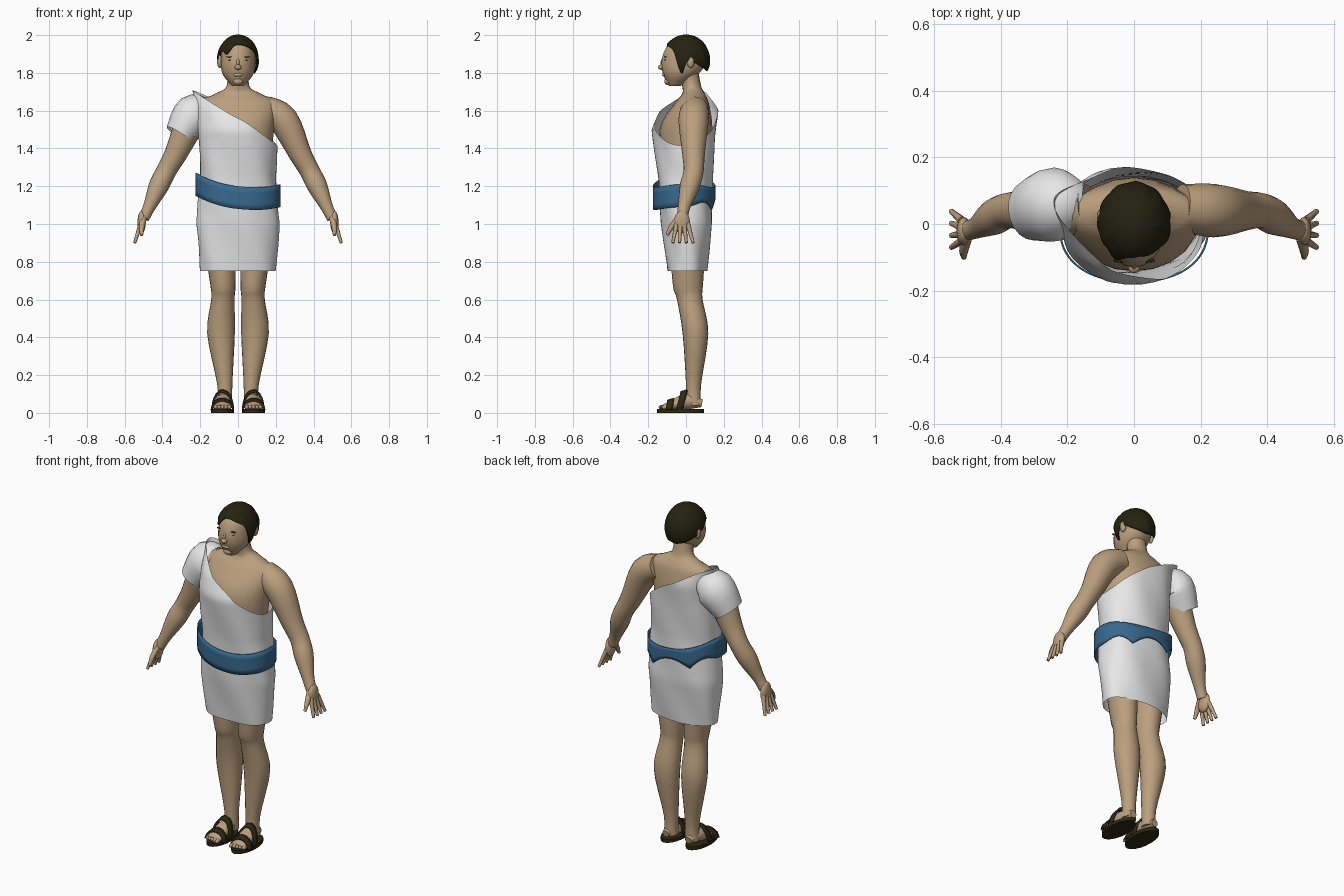
import bpy, bmesh
from math import sin, cos, pi, tau, exp, sqrt, copysign, radians
from mathutils import Vector, Matrix

old = bpy.data.objects.get("Cube")
if old:
    bpy.data.objects.remove(old, do_unlink=True)

X_AXIS, Y_AXIS, Z_AXIS = Matrix.Identity(3)
parts = []


def material(name, red, green, blue):
    mat = bpy.data.materials.new(name)
    mat.use_nodes = True
    colour = (red, green, blue, 1)
    mat.diffuse_color = colour
    mat.node_tree.nodes["Principled BSDF"].inputs["Base Color"].default_value = colour
    return mat


SKIN = material("skin", .5, .35, .21)
CLOTH = material("white cloth", .8, .8, .8)
BLUE = material("blue sash", .04, .14, .27)
HAIR = material("dark hair", .018, .016, .005)
LEATHER = material("dark leather", .025, .02, .007)


def finish(name, bm, mat, thickness=0):
    mesh = bpy.data.meshes.new(name)
    bm.to_mesh(mesh)
    bm.free()
    mesh.materials.append(mat)
    part = bpy.data.objects.new(name, mesh)
    bpy.context.collection.objects.link(part)
    if thickness:
        solid = part.modifiers.new("thickness", "SOLIDIFY")
        solid.thickness, solid.offset = thickness, 0
    parts.append(part)


def add_grid(bm, rows, closed=True):
    """Join rows of points with quads and return the vertex rows."""
    grid = [[bm.verts.new(point) for point in row] for row in rows]
    count = len(grid[0])
    for lower, upper in zip(grid, grid[1:]):
        for i in range(count if closed else count - 1):
            j = (i + 1) % count
            bm.faces.new((lower[i], lower[j], upper[j], upper[i]))
    return grid


def smooth_path(sections, steps):
    """Pass a smooth curve through sections of position and radii."""
    points = [Vector((*s[:4], s[-1])) for s in sections]
    result = []
    padded = [points[0], *points, points[-1]]
    for before, start, end, after in zip(padded, padded[1:], padded[2:], padded[3:]):
        leave, arrive = (end - before) / 2, (after - start) / 2
        step = end - start
        for k in range(steps):
            t = k / steps
            result.append(start + leave * t + (step * 3 - leave * 2 - arrive) * t ** 2
                          + (leave + arrive - step * 2) * t ** 3)
    return result + [points[-1]]


def loft(name, mat, sections, side=1, across=Y_AXIS, level=False, caps=True, steps=4, count=20):
    """Tube through (x, y, z, radius) sections, with an optional second radius."""
    path = smooth_path([(side * s[0], *s[1:]) for s in sections], steps)
    centres = [Vector(p[:3]) for p in path]
    rows = []
    for k, (centre, p) in enumerate(zip(centres, path)):
        along = centres[min(k + 1, len(path) - 1)] - centres[max(k - 1, 0)]
        along = Z_AXIS if level else along.normalized()
        u = across.cross(along).normalized()
        v = along.cross(u)
        angles = [tau * i / count for i in range(count)]
        rows.append([centre + u * p[3] * cos(a) + v * p[4] * sin(a) for a in angles])
    bm = bmesh.new()
    grid = add_grid(bm, rows)
    if caps:
        bm.faces.new(reversed(grid[0]))
        bm.faces.new(grid[-1])
    finish(name, bm, mat)


def ball(name, mat, centre, radii):
    bm = bmesh.new()
    placing = Matrix.Translation(centre) @ Matrix.Diagonal((*radii, 1))
    bmesh.ops.create_uvsphere(bm, u_segments=16, v_segments=10, radius=1, matrix=placing)
    finish(name, bm, mat)


def shell(name, mat, point, low, high, rows, ease=lambda t: t, thickness=0):
    """Surface around the body between two edge heights; angle 0 is front, plus is left."""
    count = 72
    angles = [tau * i / count - pi for i in range(count)]
    bm = bmesh.new()
    add_grid(bm, [[point(a, low(a) + (high(a) - low(a)) * ease(row / rows)) for a in angles]
                  for row in range(rows + 1)])
    bmesh.ops.remove_doubles(bm, verts=bm.verts, dist=.0002)
    finish(name, bm, mat, thickness)


def strap(name, x, y, width, radius, height, lean):
    """Arched band over the foot."""
    rows = []
    for edge in (-.5, .5):
        arch = [pi * i / 14 for i in range(15)]
        rows.append([(x + radius * cos(a), y + lean * sin(a) + width * edge,
                      .015 + (height + .01 * edge) * sin(a)) for a in arch])
    bm = bmesh.new()
    add_grid(bm, rows, closed=False)
    finish(name, bm, LEATHER, thickness=.01)


# Torso with neck
loft("torso", SKIN, [(0, 0, 1, .17, .11), (0, 0, 1.25, .17, .12), (0, 0, 1.5, .19, .14),
                     (0, .03, 1.64, .2, .09), (0, .04, 1.69, .12, .06),
                     (0, .03, 1.73, .06, .05), (0, .01, 1.84, .06, .05)], level=True)

# Head and face
loft("head", SKIN, [(0, -.06, 1.73, .03, .03), (0, -.03, 1.79, .08, .09),
                    (0, -.01, 1.86, .09, .12), (0, 0, 1.94, .08, .1),
                    (0, 0, 1.98, .02, .03)], level=True)
ball("nose_tip", SKIN, (0, -.13, 1.83), (.018, .018, .014))
ball("nose_bridge", SKIN, (0, -.12, 1.85), (.01, .015, .03))
ball("lips", SKIN, (0, -.115, 1.79), (.026, .012, .01))
ball("chin", SKIN, (0, -.095, 1.755), (.027, .02, .02))


# Hair cap with a side fringe, and a long lock on the left temple
def bump(a, centre, width):
    return exp(-((a - centre) / width) ** 2)


def hairline(a):
    return 1.88 + .07 * cos(a) - .1 * bump(a, 1.35, .2) - .04 * bump(a, -.6, .25)


def hair_point(a, z):
    reach = sqrt(max(0, 1 - ((z - 1.87) / .13) ** 2))
    reach *= 1 + .015 * sin(a * 11 + z * 40)
    return (reach * .107 * sin(a), -reach * .124 * cos(a), z)


shell("hair", HAIR, hair_point, hairline, lambda a: 2, rows=20,
      ease=lambda t: sin(t * pi / 2), thickness=.006)

# Tunic outline by height: half width, front, back
TUNIC = [(.75, .2, -.1, .11), (1, .22, -.13, .14), (1.25, .2, -.15, .14),
         (1.5, .21, -.18, .16), (1.6, .22, -.14, .17), (1.7, .24, -.03, .14)]


def rounded(a, half_width, front, back):
    """Slightly boxy oval."""
    x, y = [copysign(abs(v) ** .88, v) for v in (sin(a), -cos(a))]
    return half_width * x, (front + back) / 2 + y * (back - front) / 2


def tunic_point(a, z):
    for start, end in zip(TUNIC, TUNIC[1:]):
        if z <= end[0]:
            break
    start, end = Vector(start), Vector(end)
    here = start.lerp(end, (z - start[0]) / (end[0] - start[0]))
    fold = .003 * sin(a * 5 + z * 14)
    return (*rounded(a, here[1] + fold, here[2] - fold, here[3] + fold), z)


def neckline(a):
    return 1.56 - .145 * sin(a) + .025 * max(0, -cos(a))


shell("tunic", CLOTH, tunic_point, lambda a: .75, neckline, rows=32)
loft("tunic_sleeve", CLOTH, [(-.15, .06, 1.6, .06), (-.23, .06, 1.58, .11),
                             (-.31, .04, 1.47, .08, .09)], caps=False)


# Sash, higher on the right hip and ragged below at the back
def sash_top(a):
    return 1.22 - .03 * sin(a) - .02 * cos(2 * a)


def sash_bottom(a):
    return sash_top(a) - .12 + .06 * max(0, -cos(a)) * abs(cos(3 * a))


shell("sash", BLUE, lambda a, z: (*rounded(a, .222, -.173, .154), z),
      sash_bottom, sash_top, rows=4, thickness=.006)

for side, prefix in ((1, "left_"), (-1, "right_")):
    # Face details
    ball(prefix + "brow", HAIR, (side * .043, -.109, 1.885), (.02, .007, .003))
    ball(prefix + "eye_line", HAIR, (side * .041, -.11, 1.868), (.012, .005, .002))
    ball(prefix + "ear", SKIN, (side * .097, .025, 1.86), (.014, .02, .034))

    # Arm, hand and fingers
    loft(prefix + "arm", SKIN, [(.14, .05, 1.61, .07), (.24, .04, 1.55, .08),
                                (.33, .04, 1.37, .06), (.38, .04, 1.28, .053),
                                (.42, .02, 1.2, .053), (.47, -.01, 1.09, .033),
                                (.5, -.02, 1.03, .03)], side)
    ball(prefix + "palm", SKIN, (side * .51, -.022, 1.01), (.022, .043, .06))
    for i, finger in enumerate(("index", "middle", "ring", "little")):
        loft(prefix + finger + "_finger", SKIN,
             [(.515, -.05 + .02 * i, 1, .013), (.547, -.07 + .036 * i, .9, .008)],
             side, count=8)
    loft(prefix + "thumb", SKIN, [(.5, -.04, 1.03, .017), (.51, -.08, .98, .014),
                                  (.51, -.1, .94, .008)], side, count=8)

    # Leg, foot and toes
    loft(prefix + "leg", SKIN, [(.07, .04, .04, .04), (.07, .04, .15, .04),
                                (.09, .05, .42, .073, .068), (.08, .02, .6, .062, .068),
                                (.08, .01, .68, .067, .08), (.1, .01, .95, .09, .1)],
         side, level=True)
    loft(prefix + "foot", SKIN, [(.075, .085, .05, .02), (.075, .02, .06, .04),
                                 (.08, -.04, .05, .035, .045), (.08, -.12, .03, .013, .045)],
         side, across=X_AXIS)
    for i in range(5):
        ball(f"{prefix}toe_{i + 1}", SKIN, (side * (.046 + .018 * i), -.125 + .004 * i, .03),
             (.011, .02, .012))

    # Sandal
    loft(prefix + "sandal_sole", LEATHER, [(.082, -.03, 0, .06, .124), (.082, -.03, .02, .06, .124)],
         side, level=True, steps=1)
    strap(prefix + "toe_strap", side * .083, -.09, .035, .057, .055, .01)
    strap(prefix + "instep_strap", side * .081, -.035, .035, .055, .1, .025)

# Smooth shading with crisp edges
bpy.ops.object.select_all(action="DESELECT")
for part in parts:
    part.select_set(True)
bpy.context.view_layer.objects.active = parts[0]
bpy.ops.object.shade_smooth_by_angle(angle=radians(50))
